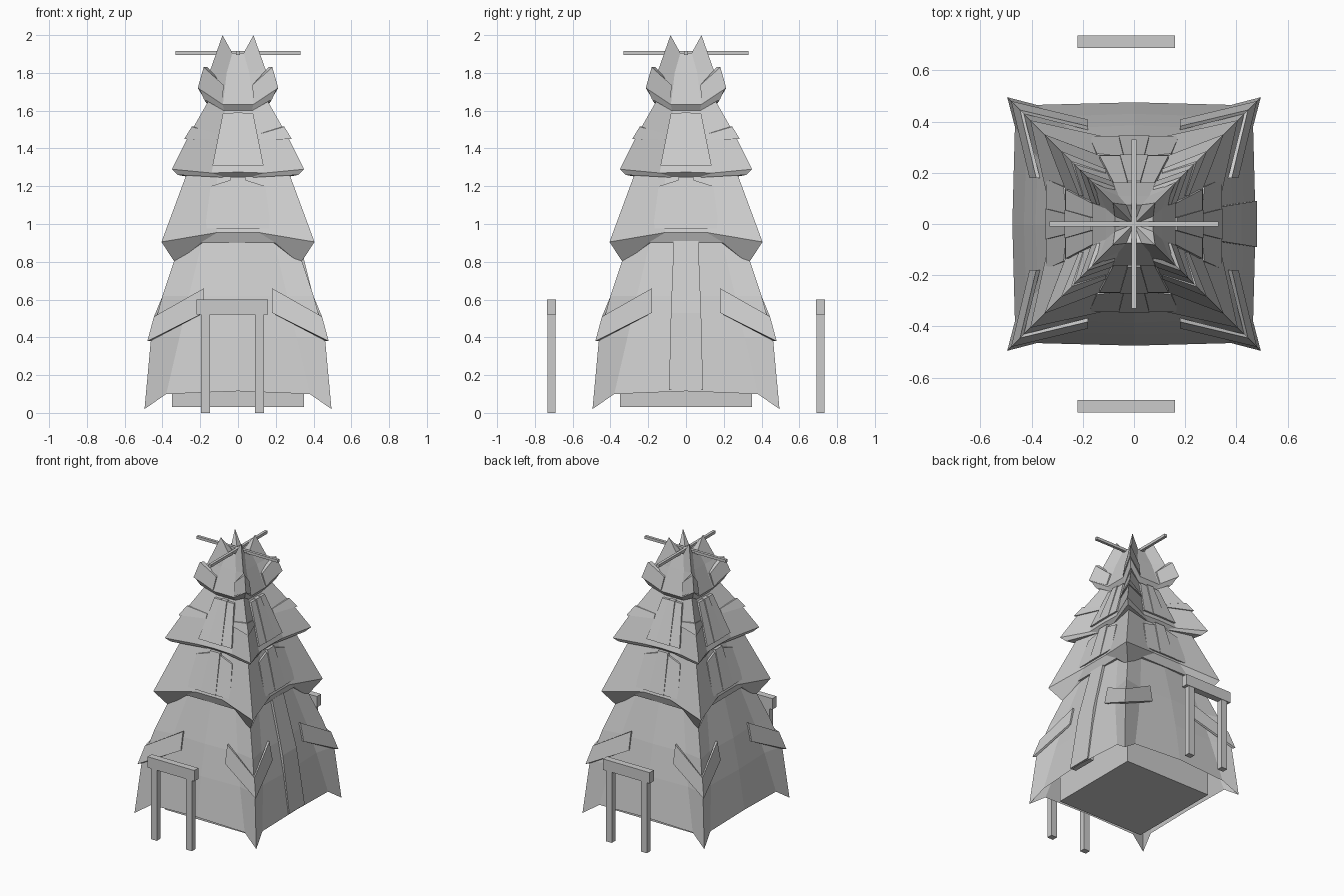
import bpy
from math import pi
from mathutils import Matrix, Vector

if "Cube" in bpy.data.objects:
    bpy.data.objects.remove(bpy.data.objects["Cube"])


def make(name, verts, faces):
    me = bpy.data.meshes.new(name)
    me.from_pydata([tuple(v) for v in verts], [], faces)
    me.update()
    ob = bpy.data.objects.new(name, me)
    bpy.context.collection.objects.link(ob)
    return ob


def box(name, x0, x1, y0, y1, z0, z1):
    bpy.ops.mesh.primitive_cube_add(
        size=1, location=((x0 + x1) / 2, (y0 + y1) / 2, (z0 + z1) / 2))
    ob = bpy.context.object
    ob.name = name
    ob.scale = (x1 - x0, y1 - y0, z1 - z0)
    return ob


def turn(v, k):
    return Matrix.Rotation(k * pi / 2, 3, 'Z') @ Vector(v)


def tier(name, rings, cap_z):
    """Four-sided star skirt; ring = (corner, z), (near x, near y, z), (middle y, z)."""
    verts, faces = [], []
    for (c, zc), (nx, ny, zn), (m, zm) in rings:
        for k in range(4):
            for p in ((-c, -c, zc), (-nx, -ny, zn), (0, -m, zm), (nx, -ny, zn)):
                verts.append(turn(p, k))
    for r in range(len(rings) - 1):
        for i in range(16):
            a, b = r * 16 + i, r * 16 + (i + 1) % 16
            faces.append((a, b, b + 16, a + 16))
    # close bottom and top with fans
    base, top = len(verts), (len(rings) - 1) * 16
    verts += [Vector((0, 0, rings[0][2][1])), Vector((0, 0, cap_z))]
    for i in range(16):
        j = (i + 1) % 16
        faces += [(base, j, i), (base + 1, top + i, top + j)]
    return make(name, verts, faces)


def slab(name, outline, line, depth, sides=range(4)):
    """Panel on a wall: outline of (x, z), outer face follows y line (z0, y0, z1, y1)."""
    z0, y0, z1, y1 = line
    pts = outline + [(-x, z) for x, z in reversed(outline)]
    n = len(pts)
    for k in sides:
        verts = []
        for d in (0, depth):
            for x, z in pts:
                y = y0 + (y1 - y0) * (z - z0) / (z1 - z0) - d
                verts.append(turn((x, -y, z), k))
        faces = [tuple(reversed(range(n))), tuple(range(n, 2 * n))]
        faces += [(i, (i + 1) % n, (i + 1) % n + n, i + n) for i in range(n)]
        make(f"{name}_{k + 1}", verts, faces)


def chevron(name, lo, hi, in_lo, in_hi, t):
    """Folded plate around each corner; lo/hi = (corner, z), in_* = (x, y, z)."""
    for k in range(4):
        verts = []
        for d in (0, t):
            for (c, z), (x, y, zi) in ((lo, in_lo), (hi, in_hi)):
                verts += [turn(p, k) for p in (
                    (x, -y + d, zi), (c - d, -c + d, z), (y - d, -x, zi))]
        faces = []
        for i in (0, 1):
            faces += [(i, i + 1, i + 4, i + 3), (i + 6, i + 9, i + 10, i + 7),
                      (i, i + 6, i + 7, i + 1), (i + 3, i + 4, i + 10, i + 9)]
        faces += [(0, 3, 9, 6), (2, 8, 11, 5)]
        make(f"{name}_{k + 1}", verts, faces)


# foundation, rising inside the hollow skirt
box("foundation", -.35, .35, -.35, .35, .03, .41)

# stacked roof tiers
tier("lower_tier", [
    ((.44, .40), (.30, .40, .40), (.41, .40)),
    ((.495, .02), (.38, .465, .10), (.475, .115)),
    ((.46, .40), (.31, .42, .40), (.43, .40)),
    ((.40, .62), (.26, .375, .62), (.385, .62)),
    ((.29, .95), (.18, .29, .95), (.30, .95))], .95)
tier("second_tier", [
    ((.33, .79), (.20, .32, .90), (.32, .90)),
    ((.405, .905), (.11, .34, .955), (.34, .955)),
    ((.27, 1.27), (.11, .24, 1.27), (.24, 1.27))], 1.27)
tier("third_tier", [
    ((.32, 1.26), (.06, .24, 1.245), (.24, 1.245)),
    ((.35, 1.29), (.14, .27, 1.27), (.27, 1.275)),
    ((.26, 1.47), (.10, .195, 1.47), (.195, 1.47)),
    ((.14, 1.68), (.05, .10, 1.68), (.10, 1.68))], 1.68)
tier("crown", [
    ((.18, 1.66), (.075, .14, 1.60), (.14, 1.60)),
    ((.205, 1.715), (.08, .162, 1.632), (.162, 1.632)),
    ((.145, 1.82), (.06, .11, 1.80), (.11, 1.80)),
    ((.082, 2.0), (.03, .075, 1.905), (.075, 1.905))], 1.85)

# folded corner plates
chevron("lower_corner_plate", (.48, .38), (.445, .51),
        (.18, .408, .53), (.18, .382, .66), .015)
chevron("upper_corner_plate", (.285, 1.45), (.245, 1.515),
        (.11, .215, 1.445), (.11, .20, 1.475), .02)
chevron("crown_corner_plate", (.213, 1.72), (.182, 1.83),
        (.085, .168, 1.645), (.075, .145, 1.735), .02)

# wall panels with raised centre strips
slab("second_panel", [(.175, .975), (.145, 1.20), (.05, 1.23)],
     (.975, .343, 1.23, .266), .04)
slab("second_strip", [(.06, .975), (.04, 1.25)], (.975, .346, 1.25, .268), .04)
slab("third_panel", [(.135, 1.31), (.08, 1.585)], (1.31, .268, 1.585, .162), .04)
slab("third_strip", [(.055, 1.31), (.025, 1.59)], (1.31, .271, 1.59, .168), .04)

# tall shutter on the right side only, in two runs
slab("side_shutter_lower", [(.09, .12), (.08, .53)], (.12, .48, .53, .42), .05, [1])
slab("side_shutter_upper", [(.08, .53), (.065, .91)], (.53, .42, .91, .325), .05, [1])

# crossed beams at the top
box("top_beam_x", -.33, .33, -.01, .01, 1.895, 1.915)
box("top_beam_y", -.01, .01, -.33, .33, 1.895, 1.915)

# front and back gates
for label, s in (("front", -1), ("back", 1)):
    y0, y1 = s * .712 - .024, s * .712 + .024
    box(label + "_gate_lintel", -.22, .16, y0, y1, .52, .60)
    box(label + "_gate_post_left", -.195, -.147, y0 + .003, y1 - .003, 0, .53)
    box(label + "_gate_post_right", .09, .138, y0 + .003, y1 - .003, 0, .53)
